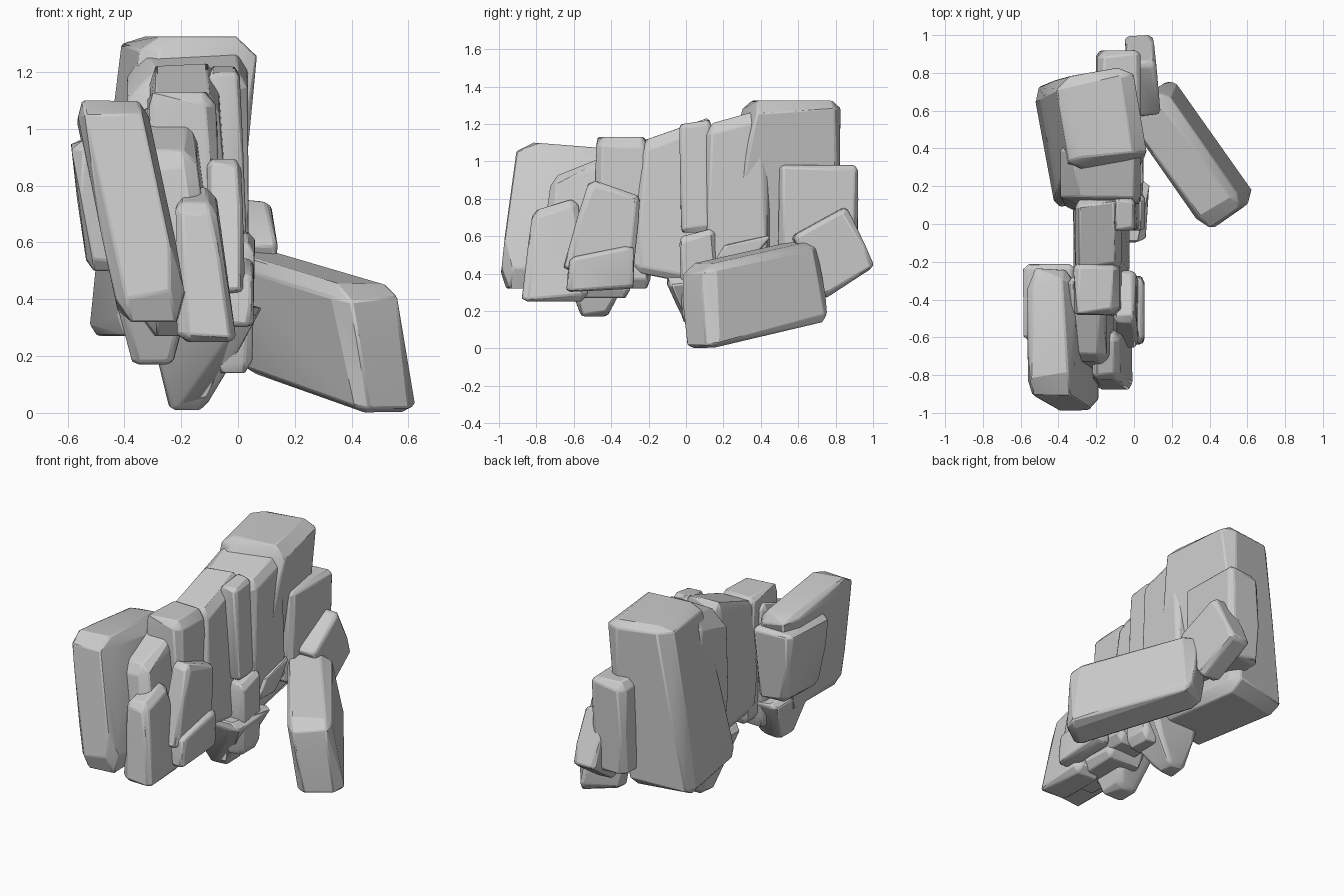
import bpy
import bmesh
import random
from math import radians
from mathutils import Matrix, Vector

cube = bpy.data.objects.get("Cube")
if cube:
    bpy.data.objects.remove(cube, do_unlink=True)

random.seed(7)


def rock(name, bottom, top, base_size, top_size, yaw=0, base_slope=0.0, top_slope=0.0, chip=1.0):
    """Leaning, tapered block with unevenly chipped edges and corners."""
    bottom, top = Vector(bottom), Vector(top)
    turn = Matrix.Rotation(radians(yaw), 3, "Z")

    def place(u, v, w):
        t = (w + 1) / 2
        x = u / 2 * (base_size[0] * (1 - t) + top_size[0] * t)
        y = v / 2 * (base_size[1] * (1 - t) + top_size[1] * t)
        z = y * (base_slope * (1 - t) + top_slope * t)
        return bottom.lerp(top, t) + turn @ Vector((x, y, z))

    def cut(low, high):
        return 1 - chip * random.uniform(low, high)

    bm = bmesh.new()
    for u in (-1, 1):
        for v in (-1, 1):
            for w in (-1, 1):
                # Each corner becomes three points, one on each adjoining face
                a, b, c = cut(0.15, 0.5), cut(0.08, 0.32), cut(0.06, 0.24)
                for p in ((u * a, v * b, w), (u, v * b, w * c), (u * a, v, w * c)):
                    bm.verts.new(place(*p))
            # Upright edges break into facets part way along
            w = random.uniform(-0.4, 0.4)
            bm.verts.new(place(u * cut(0.1, 0.4), v * 1.02, w))
            bm.verts.new(place(u * 1.03, v * cut(0.1, 0.3), w))
    bmesh.ops.convex_hull(bm, input=bm.verts)
    loose = [v for v in bm.verts if not v.link_faces]
    bmesh.ops.delete(bm, geom=loose, context="VERTS")
    bmesh.ops.dissolve_limit(bm, angle_limit=radians(4), verts=bm.verts, edges=bm.edges)
    bmesh.ops.recalc_face_normals(bm, faces=bm.faces)

    mesh = bpy.data.meshes.new(name)
    bm.to_mesh(mesh)
    bm.free()
    obj = bpy.data.objects.new(name, mesh)
    bpy.context.collection.objects.link(obj)

    # Worn edges
    bevel = obj.modifiers.new("worn_edges", "BEVEL")
    bevel.width = 0.007
    bevel.segments = 1
    bevel.limit_method = "ANGLE"
    bevel.angle_limit = radians(25)

    bpy.ops.object.select_all(action="DESELECT")
    obj.select_set(True)
    bpy.context.view_layer.objects.active = obj
    bpy.ops.object.shade_smooth_by_angle(angle=radians(22))


# Front cluster
rock("front_slab", (-0.29, -0.73, 0.32), (-0.45, -0.56, 1.08), (0.25, 0.54), (0.25, 0.68), top_slope=-0.08, chip=1.2)
rock("front_column", (-0.11, -0.70, 0.25), (-0.15, -0.70, 0.77), (0.21, 0.36), (0.14, 0.24), top_slope=0.3)
rock("front_backing", (-0.20, -0.55, 0.27), (-0.25, -0.50, 1.00), (0.27, 0.50), (0.20, 0.44), top_slope=0.4)
rock("front_side_block", (-0.43, -0.42, 0.50), (-0.45, -0.42, 0.96), (0.20, 0.36), (0.28, 0.42), chip=0.8)
rock("front_underside_wedge", (-0.30, -0.49, 0.17), (-0.30, -0.47, 0.45), (0.14, 0.14), (0.28, 0.38))
rock("side_plate", (-0.04, -0.47, 0.42), (-0.05, -0.38, 0.86), (0.13, 0.38), (0.12, 0.27), top_slope=-0.35, chip=0.8)
rock("side_pebble", (0.0, -0.46, 0.31), (0.0, -0.45, 0.52), (0.11, 0.36), (0.11, 0.34), base_slope=0.05, top_slope=0.2)

# Central wall
rock("wall_front", (-0.17, -0.34, 0.32), (-0.20, -0.34, 1.13), (0.25, 0.30), (0.24, 0.28), chip=0.8)
rock("wall_middle", (-0.17, -0.09, 0.37), (-0.19, -0.06, 1.17), (0.30, 0.40), (0.24, 0.38), base_slope=-0.2, top_slope=0.35, chip=0.8)
rock("wall_rear", (-0.16, 0.26, 0.40), (-0.18, 0.27, 1.24), (0.38, 0.38), (0.43, 0.34), top_slope=0.28)
rock("wall_fin", (-0.02, 0.05, 0.62), (-0.05, 0.05, 1.21), (0.10, 0.15), (0.11, 0.17), top_slope=0.15, chip=0.8)
rock("wall_foot", (-0.18, 0.12, 0.01), (-0.12, 0.06, 0.38), (0.12, 0.12), (0.42, 0.36))
rock("wall_foot_chip", (-0.01, 0.07, 0.14), (0.0, 0.06, 0.62), (0.12, 0.18), (0.12, 0.19), top_slope=0.25)
rock("wall_step", (-0.01, 0.23, 0.43), (0.0, 0.33, 0.58), (0.11, 0.18), (0.10, 0.26), top_slope=0.2)

# Rear peak and the blocks leaning on it
rock("peak", (-0.28, 0.43, 0.27), (-0.17, 0.57, 1.325), (0.41, 0.66), (0.42, 0.48), yaw=10, chip=0.8)
rock("rear_column", (-0.085, 0.70, 0.39), (-0.08, 0.71, 0.98), (0.23, 0.42), (0.23, 0.42), chip=0.7)
rock("rear_boulder", (0.035, 0.87, 0.35), (0.055, 0.71, 0.68), (0.15, 0.27), (0.15, 0.29), yaw=5, base_slope=0.65, top_slope=0.55, chip=0.7)
rock("fallen_slab", (0.325, 0.38, 0.07), (0.255, 0.345, 0.51), (0.27, 0.77), (0.26, 0.76), yaw=35, base_slope=0.2, top_slope=0.18)
